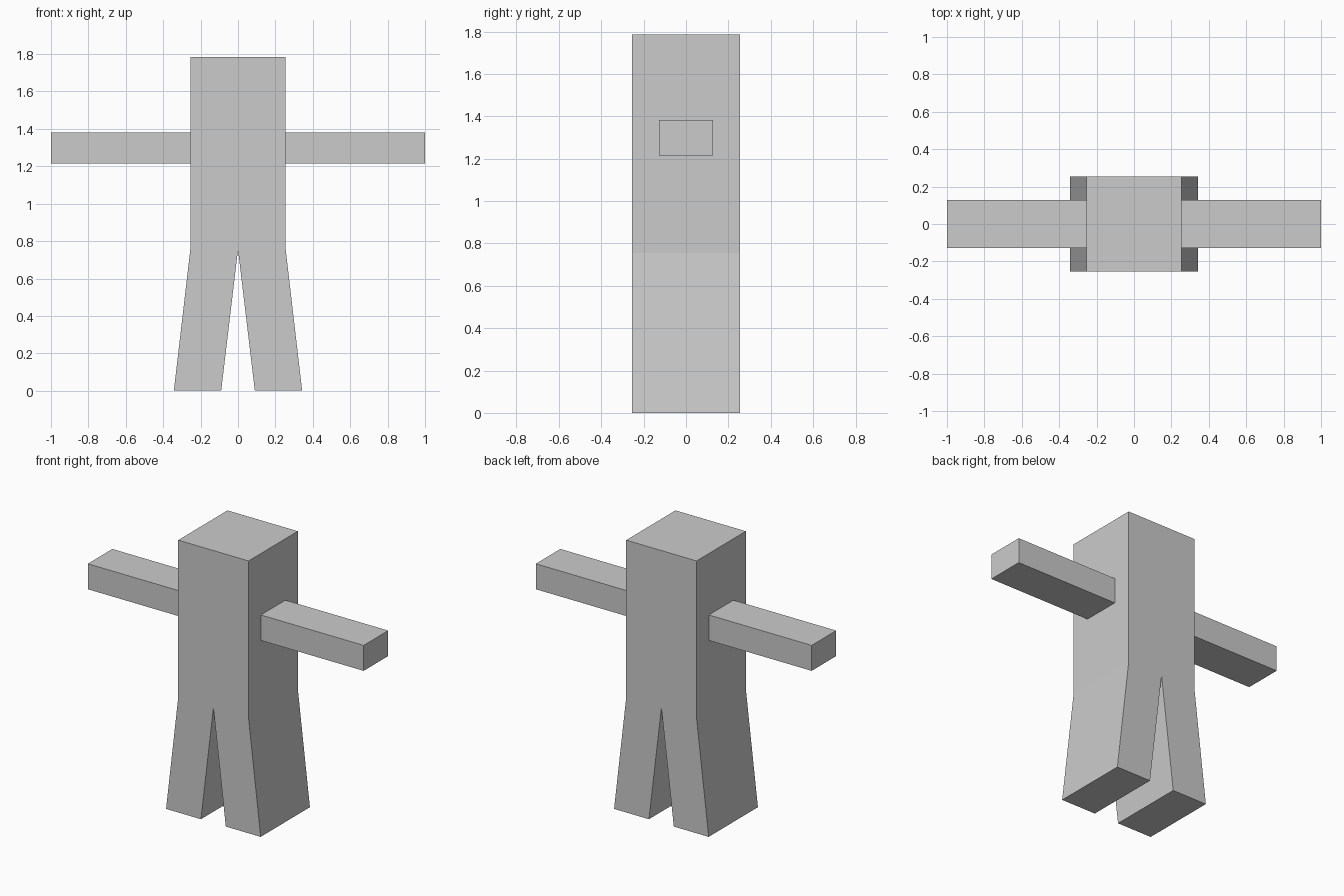
import bpy, bmesh

if "Cube" in bpy.data.objects:
    bpy.data.objects.remove(bpy.data.objects["Cube"])

grey = bpy.data.materials.new("plain_grey")
grey.diffuse_color = (0.6, 0.6, 0.6, 1)
grey.use_nodes = True
grey.node_tree.nodes["Principled BSDF"].inputs["Base Color"].default_value = grey.diffuse_color


def prism(name, profile, y0, y1):
    """Extrude a closed x-z outline from y0 to y1."""
    bm = bmesh.new()
    face = bm.faces.new([bm.verts.new((x, y0, z)) for x, z in profile])
    side = bmesh.ops.extrude_face_region(bm, geom=[face])["geom"]
    bmesh.ops.translate(bm, vec=(0, y1 - y0, 0),
                        verts=[v for v in side if isinstance(v, bmesh.types.BMVert)])
    bmesh.ops.recalc_face_normals(bm, faces=bm.faces)
    mesh = bpy.data.meshes.new(name)
    bm.to_mesh(mesh)
    bm.free()
    mesh.materials.append(grey)
    obj = bpy.data.objects.new(name, mesh)
    bpy.context.collection.objects.link(obj)
    return obj


HALF, HIP = 0.255, 0.755

# Torso and head block with two splayed legs, one continuous outline
right = [(0.09, 0), (0.343, 0), (HALF, HIP), (HALF, 1.785)]
left = [(-x, z) for x, z in reversed(right)]
prism("body_and_legs", [(0, HIP)] + right + left, -HALF, HALF)

# Straight arms held out to the sides
for name, s in (("right_arm", 1), ("left_arm", -1)):
    prism(name, [(s * HALF, 1.215), (s, 1.215), (s, 1.382), (s * HALF, 1.382)],
          -0.127, 0.127)
